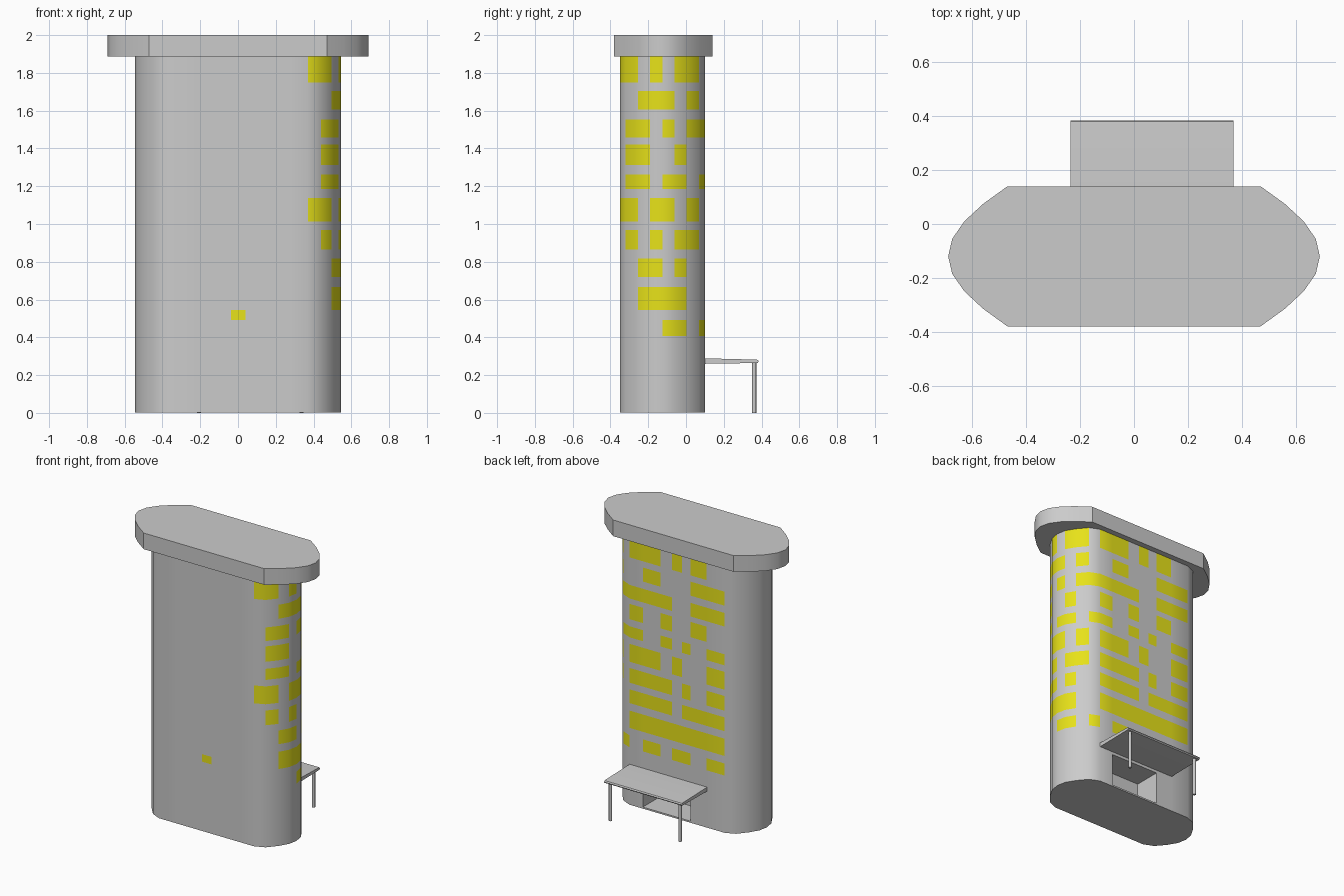
import bpy, bmesh, math

if "Cube" in bpy.data.objects:
    bpy.data.objects.remove(bpy.data.objects["Cube"])

yellow = bpy.data.materials.new("lit_window")
yellow.diffuse_color = (0.8, 0.76, 0.01, 1)
yellow.use_nodes = True
yellow.node_tree.nodes["Principled BSDF"].inputs["Base Color"].default_value = yellow.diffuse_color
grey = bpy.data.materials.new("concrete")
grey.diffuse_color = (0.8, 0.8, 0.8, 1)
grey.use_nodes = True
grey.node_tree.nodes["Principled BSDF"].inputs["Base Color"].default_value = grey.diffuse_color


def finish(bm, name, angle=35):
    bmesh.ops.recalc_face_normals(bm, faces=bm.faces)
    me = bpy.data.meshes.new(name)
    bm.to_mesh(me)
    bm.free()
    ob = bpy.data.objects.new(name, me)
    bpy.context.collection.objects.link(ob)
    bpy.ops.object.select_all(action='DESELECT')
    ob.select_set(True)
    bpy.context.view_layer.objects.active = ob
    bpy.ops.object.shade_smooth_by_angle(angle=math.radians(angle))
    return ob


def prism(name, pts, vec):
    """Closed polygon pushed along a vector."""
    bm = bmesh.new()
    a = [bm.verts.new(p) for p in pts]
    b = [bm.verts.new([p[i] + vec[i] for i in range(3)]) for p in pts]
    n = len(pts)
    bm.faces.new(a[::-1])
    bm.faces.new(b)
    for i in range(n):
        j = (i + 1) % n
        bm.faces.new((a[i], a[j], b[j], b[i]))
    return finish(bm, name)


# tower plan: back wall, left end, front wall, right end (counter-clockwise)
wall_x = [0.37, 0.267, 0.13, 0.04, -0.037, -0.107, -0.23, -0.37]
end = [(0.37, -0.35), (0.44, -0.32), (0.495, -0.255), (0.533, -0.19),
       (0.545, -0.125), (0.533, -0.06), (0.495, 0.003), (0.44, 0.07)]
plan = [(x, 0.10) for x in wall_x[:-1]]
plan += [(-0.37, 0.10)] + [(-x, y) for x, y in end[:0:-1]]
plan += [(x, -0.35) for x in wall_x[:0:-1]]
plan += end
levels = [0.003, 0.014, 0.24, 0.407, 0.492, 0.545, 0.667, 0.72, 0.817,
          0.864, 0.968, 1.012, 1.138, 1.184, 1.262, 1.312, 1.42, 1.458,
          1.554, 1.605, 1.704, 1.748, 1.886]

# lit windows per floor from the top: right end cells, then back wall cells
floors = ["110101101101010", "001110100100011", "011010111110011",
          "011001001010010", "011011011010101", "110110101101001",
          "010101101110101", "001101001110111", "001111001111111",
          "000011010101101"]

bm = bmesh.new()
rings = [[bm.verts.new((x, y, z)) for x, y in plan] for z in levels]
n = len(plan)
cell = {}
for r in range(len(levels) - 1):
    for c in range(n):
        d = (c + 1) % n
        cell[r, c] = bm.faces.new((rings[r][c], rings[r][d],
                                   rings[r + 1][d], rings[r + 1][c]))
bm.faces.new(rings[0][::-1])
bm.faces.new(rings[-1])
for k, row in enumerate(floors):
    for i, ch in enumerate(row):
        if ch == "1":
            cell[21 - 2 * k, (22 + i) % n].material_index = 1
cell[4, 18].material_index = 1      # single front window

# recessed entrance under the canopy
door = [cell[1, c] for c in range(1, 5)]
res = bmesh.ops.extrude_face_region(bm, geom=door)
for v in res["geom"]:
    if isinstance(v, bmesh.types.BMVert):
        v.co.y -= 0.19
old = [f for f in door if f.is_valid]
if old:
    bmesh.ops.delete(bm, geom=old, context='FACES')
tower = finish(bm, "tower_body")
tower.data.materials.append(grey)
tower.data.materials.append(yellow)

# overhanging roof slab
half = [(0.47, -0.38), (0.56, -0.315), (0.63, -0.25), (0.675, -0.185), (0.69, -0.12),
        (0.675, -0.055), (0.63, 0.01), (0.56, 0.075), (0.47, 0.14)]
outline = half + [(-x, y) for x, y in half[::-1]]
prism("roof_slab", [(x, y, 1.886) for x, y in outline], (0, 0, 0.114))

# entrance canopy with its slightly tapering section
section = [(0.095, 0.26), (0.37, 0.264), (0.38, 0.265), (0.385, 0.272),
           (0.38, 0.281), (0.37, 0.282), (0.095, 0.289)]
prism("entrance_canopy", [(-0.235, y, z) for y, z in section], (0.605, 0, 0))

# canopy posts
for side, x in (("left", -0.207), ("right", 0.337)):
    ring = [(x + 0.011 * math.cos(a * math.pi / 6), 0.361 + 0.011 * math.sin(a * math.pi / 6), 0)
            for a in range(12)]
    prism("canopy_post_" + side, ring, (0, 0, 0.268))
